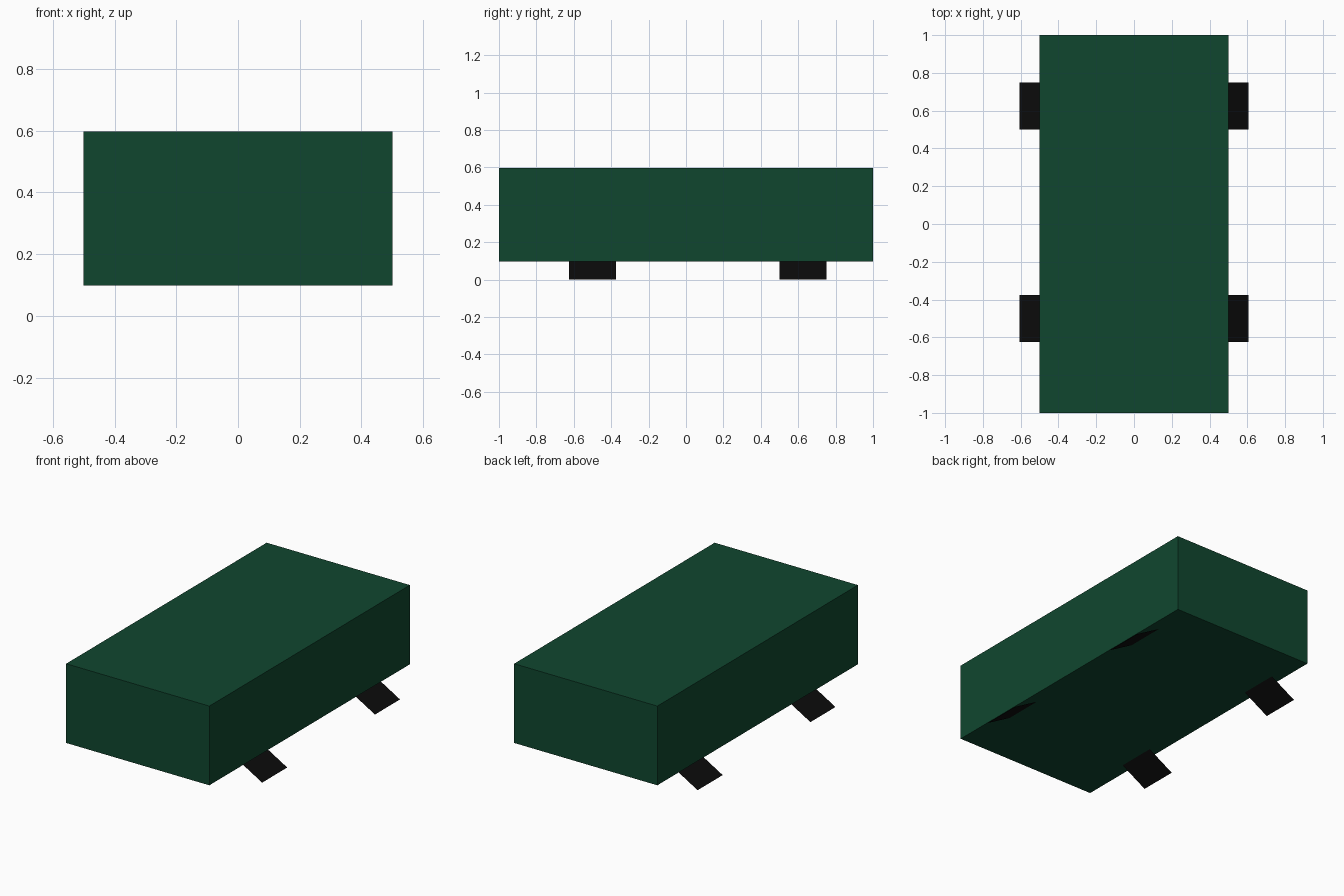
import bpy
from math import radians

default = bpy.data.objects.get("Cube")
if default:
    bpy.data.objects.remove(default, do_unlink=True)


def make_material(name, rgb):
    mat = bpy.data.materials.new(name)
    mat.use_nodes = True
    color = (*rgb, 1.0)
    mat.diffuse_color = color
    mat.node_tree.nodes["Principled BSDF"].inputs["Base Color"].default_value = color
    return mat


green = make_material("dark green", (0.005, 0.062, 0.028))
black = make_material("black", (0.0035, 0.0035, 0.0035))

# Main box body
bpy.ops.mesh.primitive_cube_add(size=1, location=(0, 0, 0.348))
body = bpy.context.object
body.name = "body"
body.scale = (1, 2, 0.5)
body.data.materials.append(green)

# Thin square feet, sloping down and outward from under the body
for end, y in (("front", -0.5), ("back", 0.625)):
    for side, sign in (("left", 1), ("right", -1)):
        bpy.ops.mesh.primitive_plane_add(
            size=0.25, location=(sign * 0.498, y, 0.0625),
            rotation=(0, sign * radians(30), 0))
        foot = bpy.context.object
        foot.name = f"{end}_{side}_foot"
        foot.data.materials.append(black)
